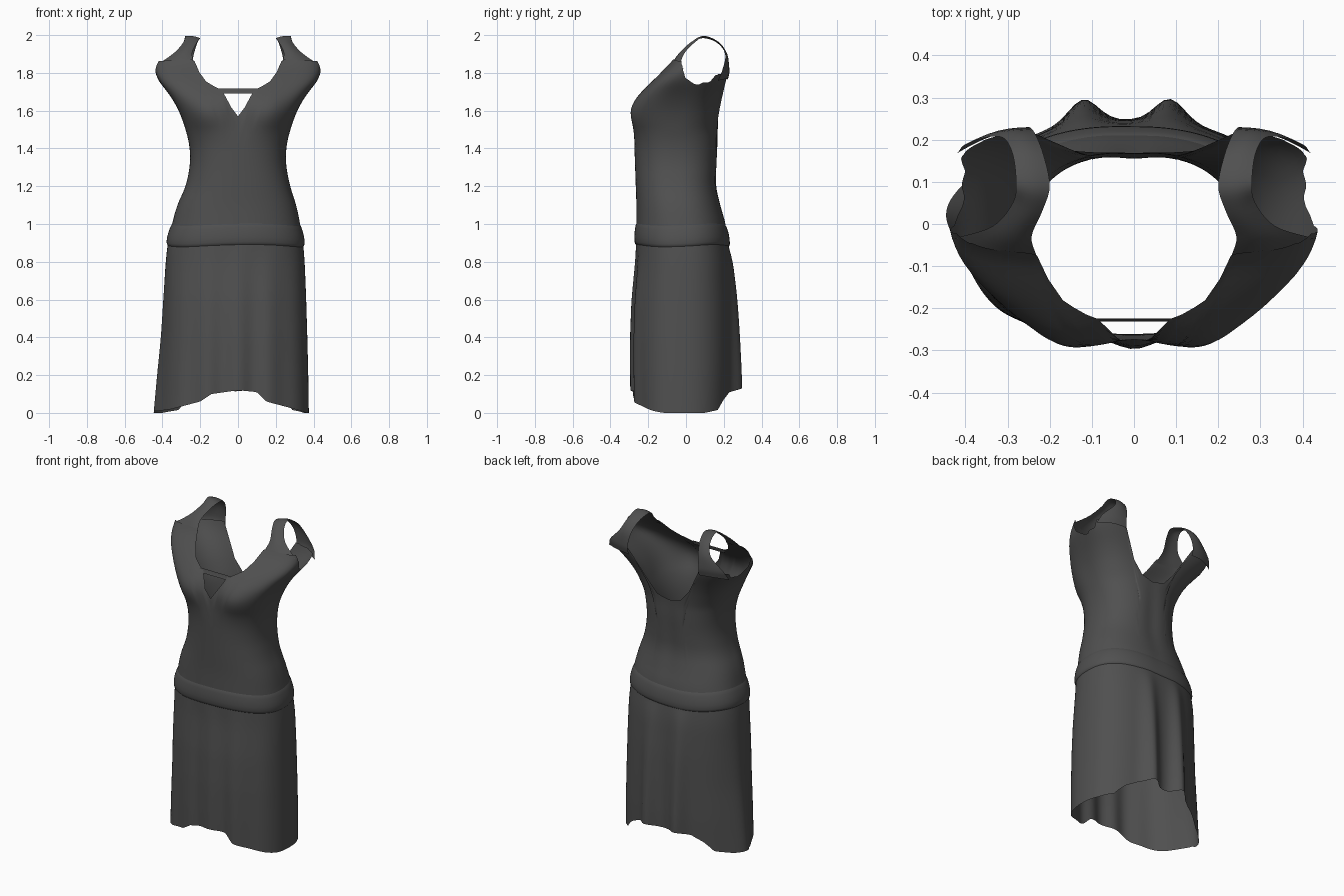
import bpy, bmesh, math
from mathutils import Vector

cube = bpy.data.objects.get("Cube")
if cube:
    bpy.data.objects.remove(cube, do_unlink=True)

cloth = bpy.data.materials.new("charcoal_cloth")
cloth.use_nodes = True
cloth.diffuse_color = (0.08, 0.08, 0.08, 1)
cloth.node_tree.nodes["Principled BSDF"].inputs["Base Color"].default_value = cloth.diffuse_color

COLUMNS = 160
WAIST = .93
# Silhouette: height, half width, centre x, front y, back y
SHAPE = [
    (0, .387, -.012, -.28, .24), (.2, .382, -.01, -.285, .247),
    (.4, .375, -.008, -.287, .247), (.6, .371, -.01, -.282, .245),
    (.8, .366, -.013, -.266, .237), (.9, .359, -.014, -.264, .224),
    (1, .339, -.01, -.263, .212), (1.1, .316, -.007, -.262, .183),
    (1.2, .275, 0, -.266, .161), (1.32, .252, 0, -.27, .166),
    (1.42, .256, 0, -.274, .171), (1.5, .277, 0, -.282, .17),
    (1.58, .304, 0, -.288, .176), (1.64, .333, 0, -.28, .185),
    (1.7, .373, 0, -.238, .2), (1.78, .44, 0, -.157, .225),
    (1.87, .442, 0, -.06, .237)]


def interp(table, v, k=1):
    if v <= table[0][0]:
        return table[0][k]
    for p, q in zip(table, table[1:]):
        if v <= q[0]:
            return p[k] + (q[k] - p[k]) * (v - p[0]) / (q[0] - p[0])
    return table[-1][k]


def smooth(z, k):
    return sum(interp(SHAPE, z + d, k) for d in (-.04, -.02, 0, .02, .04)) / 5


def power(v, e):
    return math.copysign(abs(v) ** e, v)


def bell(v, mid, width):
    return math.exp(-((v - mid) / width) ** 2)


def surface(t, z, off=0):
    """Point on the body at angle t (0 is the front) and height z."""
    a, cx, yf, yb = (smooth(z, k) for k in (1, 2, 3, 4))
    e = 2 / interp([(0, 2.4), (.9, 2.35), (1.5, 2.35), (1.75, 3.6), (1.85, 4)], z)
    s, c = power(math.sin(t), e), power(math.cos(t), e)
    x = cx + (a + off) * s
    y = (yf + yb) / 2 - ((yb - yf) / 2 + off) * c
    # hanging folds of the skirt, with a flare on the right side
    g = max(0, .88 - z) / .88
    if c > 0:
        y -= .014 * g ** .6 * math.cos(x * 37) * bell(x, 0, .26)
    else:
        y += .062 * g ** .6 * (bell(x, -.12, .05) + bell(x, .085, .05))
    if s < 0:
        x -= .05 * g * bell(y, .03, .09)
    # bust and spine
    if c > 0:
        y += .012 * bell(z, 1.56, .1) * bell(x, 0, .06)
        y -= .02 * bell(z, 1.58, .09) * bell(abs(x), .17, .08)
    else:
        y -= .008 * bell(z, 1.3, .25) * bell(x, 0, .05)
    return Vector((x, y, z))


FRONT_NECK = [(0, 1.57), (.045, 1.63), (.07, 1.685), (.09, 1.715), (.125, 1.725), (.17, 1.755),
              (.21, 1.81), (.235, 1.87), (.43, 1.86)]
BACK_NECK = [(0, 1.52), (.08, 1.54), (.15, 1.62), (.21, 1.72), (.25, 1.8), (.43, 1.79)]
ARMHOLE = [(-.025, 1.86), (0, 1.75), (.05, 1.745), (.08, 1.735), (.12, 1.755), (.17, 1.785)]
FRONT_HEM = [(-.42, .01), (-.35, .02), (-.2, .06), (-.14, .1), (0, .12),
             (.1, .11), (.15, .06), (.3, .02), (.36, 0)]
BACK_HEM = [(.1, 0), (.17, .015), (.2, .07), (.23, .11), (.3, .13)]


def top_edge(t):
    """Climb the surface until the neckline or armhole is met."""
    z = 1.45
    while z < 1.9:
        p = surface(t, z)
        if p.y < -.025:
            limit = interp(FRONT_NECK, abs(p.x))
        elif p.y > .17 or abs(p.x) < .2:
            limit = interp(BACK_NECK, abs(p.x))
        else:
            limit = interp(ARMHOLE, p.y) + .008 * math.sin(p.y * 90)
        if z >= limit:
            break
        z += .004
    return z


def hem_edge(t):
    p = surface(t, .1)
    return interp(FRONT_HEM, p.x) if p.y < 0 else interp(BACK_HEM, p.y)


def make_sheet(name, rows, closed):
    bm = bmesh.new()
    grid = [[bm.verts.new(p) for p in row] for row in rows]
    for low, high in zip(grid, grid[1:]):
        n = len(low)
        for i in range(n if closed else n - 1):
            j = (i + 1) % n
            bm.faces.new((low[i], low[j], high[j], high[i]))
    for f in bm.faces:
        f.smooth = True
    mesh = bpy.data.meshes.new(name)
    bm.to_mesh(mesh)
    bm.free()
    mesh.materials.append(cloth)
    bpy.context.collection.objects.link(bpy.data.objects.new(name, mesh))


angles = [2 * math.pi * i / COLUMNS for i in range(COLUMNS)]
hems = [hem_edge(t) for t in angles]
tops = [top_edge(t) for t in angles]
level = [WAIST] * COLUMNS


def between(lows, highs, count):
    return [[surface(t, a + (b - a) * k / count) for t, a, b in zip(angles, lows, highs)]
            for k in range(count + 1)]


# Skirt and bodice
make_sheet("skirt", between(hems, level, 24), True)
make_sheet("bodice", between(level, tops, 40), True)

# Soft hip band with a tucked lower edge
BAND = [(.882, -.003), (.889, .004), (.9, .008), (.925, .01),
        (.95, .009), (.975, .006), (.99, .003), (1, -.002)]
make_sheet("hip_band", [[surface(t, z + .006 * math.sin(3 * t + 1), off) for t in angles]
                        for z, off in BAND], True)

# Shoulder straps: inner and outer edge points, front to back
INNER = [(.23, -.08, 1.85), (.243, -.03, 1.91), (.218, .03, 1.965), (.2, .09, 1.99),
         (.215, .165, 1.965), (.235, .215, 1.9), (.248, .23, 1.82), (.245, .222, 1.77)]
OUTER = [(.425, -.034, 1.85), (.335, -.005, 1.915), (.288, .05, 1.97), (.28, .1, 2),
         (.29, .172, 1.965), (.32, .208, 1.9), (.395, .192, 1.82), (.42, .168, 1.765)]


def curve_through(points, steps=5):
    """Smooth path through the points."""
    pts = [Vector(p) for p in points]
    pts = [pts[0] * 2 - pts[1]] + pts + [pts[-1] * 2 - pts[-2]]
    path = []
    for a, b, c, d in zip(pts, pts[1:], pts[2:], pts[3:]):
        for k in range(steps):
            u = k / steps
            path.append(b + (c - a) * u / 2 + (a * 2 - b * 5 + c * 4 - d) * u * u / 2
                        + (b * 3 - a - c * 3 + d) * u ** 3 / 2)
    return path + [pts[-2]]


for side, sign in (("left", 1), ("right", -1)):
    rows = []
    edges = list(zip(curve_through(INNER), curve_through(OUTER)))
    for i, (p, q) in enumerate(edges):
        row = []
        for k in range(7):
            v = p.lerp(q, k / 6)
            arch = math.sin(math.pi * k / 6)
            v.y += .015 * arch * (2 * i / (len(edges) - 1) - 1)
            v.z -= .006 * (1 - arch)
            row.append(Vector((v.x * sign, v.y, min(v.z, 2))))
        rows.append(row)
    make_sheet(side + "_strap", rows, False)

# Narrow bar across the front opening
bar = [[Vector((.022 * k, -.224 - lean, h)) for k in range(-5, 6)]
       for h, lean in ((1.692, .008), (1.705, .003), (1.718, 0))]
make_sheet("neck_bar", bar, False)
